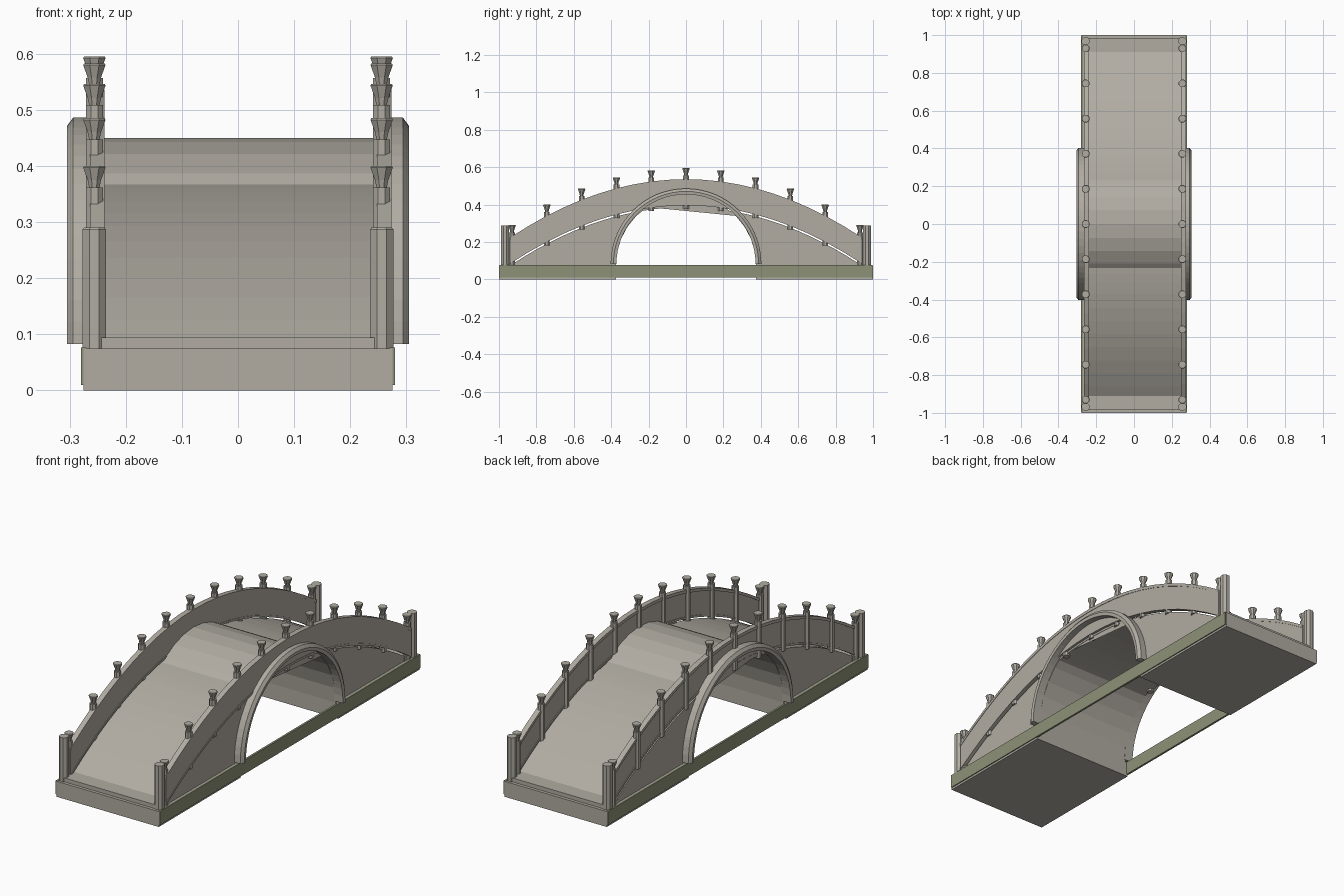
import bpy, bmesh, math

if "Cube" in bpy.data.objects:
    bpy.data.objects.remove(bpy.data.objects["Cube"])

def material(name, rgb):
    m = bpy.data.materials.new(name)
    m.diffuse_color = (*rgb, 1)
    m.use_nodes = True
    m.node_tree.nodes["Principled BSDF"].inputs["Base Color"].default_value = m.diffuse_color
    return m

STONE = material("weathered_stone", (0.44, 0.415, 0.365))
MOSS = material("moss_green", (0.27, 0.29, 0.19))

END = 0.93            # where the curved deck meets the flat ends
R, C = 0.375, 0.075   # vault radius and springing height

def drop(y):
    return 0.305 * (y / END) ** 2

def finish(name, bm, mat=STONE):
    bmesh.ops.recalc_face_normals(bm, faces=bm.faces)
    me = bpy.data.meshes.new(name)
    bm.to_mesh(me)
    bm.free()
    ob = bpy.data.objects.new(name, me)
    me.materials.append(mat)
    bpy.context.collection.objects.link(ob)
    return ob

def loft(name, rings, mat=STONE, capped=True):
    """Join equal-length closed cross-sections into a solid."""
    bm = bmesh.new()
    vs = [[bm.verts.new(p) for p in r] for r in rings]
    n = len(vs[0])
    for a, b in zip(vs, vs[1:]):
        for i in range(n):
            bm.faces.new((a[i], a[(i + 1) % n], b[(i + 1) % n], b[i]))
    if capped:
        bm.faces.new(vs[0])
        bm.faces.new(vs[-1])
    return finish(name, bm, mat)

def box(name, x0, x1, y0, y1, z0, z1, mat=STONE):
    return loft(name, [[(x0, y0, z), (x1, y0, z), (x1, y1, z), (x0, y1, z)]
                       for z in (z0, z1)], mat)

def arched_strip(name, x0, x1, low, high, n=20):
    """Strip following the curve of the bridge."""
    rings = []
    for i in range(n + 1):
        y = -END - 0.01 + 2 * (END + 0.01) * i / n
        d = drop(y)
        rings.append([(x0, y, low - d), (x1, y, low - d),
                      (x1, y, high - d), (x0, y, high - d)])
    return loft(name, rings)

def turned(name, x, y, profile, sides=8):
    rings = []
    for r, z in profile:
        rings.append([(x + r * math.cos(2 * math.pi * (k + .5) / sides),
                       y + r * math.sin(2 * math.pi * (k + .5) / sides), z)
                      for k in range(sides)])
    return loft(name, rings)

# Abutment slabs and flat deck ends
for s, tag in ((-1, "front"), (1, "back")):
    y0, y1 = sorted((s * R, s * 1.0))
    box(tag + "_abutment", -0.275, 0.275, y0, y1, 0, C)
    y0, y1 = sorted((s * 0.90, s * 0.985))
    box(tag + "_deck_end", -0.265, 0.265, y0, y1, C - 0.005, 0.094)

# Spandrel walls, deck and vault: deck and vault share stations along y
W = 0.262
deck = lambda y: max(C, 0.386 - drop(y))
bm = bmesh.new()
def quad(*pts):
    bm.faces.new([bm.verts.new(p) for p in pts])
vault = [(-R * math.cos(math.pi * i / 16), C + R * math.sin(math.pi * i / 16)) for i in range(17)]
outer = [-END + (END - R) * i / 8 for i in range(9)]
stations = ([(y, C) for y in outer[:-1]] + vault + [(-y, C) for y in reversed(outer[:-1])])
for (ya, za), (yb, zb) in zip(stations, stations[1:]):
    da, db = deck(ya), deck(yb)
    quad((-W, ya, da), (W, ya, da), (W, yb, db), (-W, yb, db))
    if abs(ya) <= R + 1e-4 and abs(yb) <= R + 1e-4:
        quad((-W, ya, za), (W, ya, za), (W, yb, zb), (-W, yb, zb))
    for x in (-W, W):
        pts = [(x, ya, za), (x, yb, zb), (x, yb, db)]
        if abs(da - za) > 1e-5:
            pts.append((x, ya, da))
        if abs(db - zb) < 1e-5:
            pts.pop(2)
        quad(*pts)
# Crown panels closing the top of the opening
for x in (-W + 0.002, W - 0.002):
    quad(*[(x, y, z) for y, z in vault[5:13]])
bmesh.ops.remove_doubles(bm, verts=bm.verts, dist=1e-5)
finish("spandrels_deck_and_vault", bm)

for s, tag in ((-1, "left"), (1, "right")):
    # Moss-coloured plinth band, spanning the opening
    a, b = sorted((s * 0.27, s * 0.28))
    box(tag + "_plinth_band", a, b, -0.998, 0.998, 0.01, 0.076, MOSS)

    # Chamfered arch ring standing proud of the wall
    section = [(0.255, 0.372), (0.303, 0.372), (0.305, 0.388), (0.294, 0.403), (0.255, 0.403)]
    rings = []
    for i in range(33):
        t = math.pi * i / 32
        rings.append([(s * x, r * math.cos(t), 0.083 + r * math.sin(t)) for x, r in section])
    loft(tag + "_arch_ring", rings)

    # Parapet panel with top and bottom rails, set slightly off the post line
    px = s * 0.256
    cx = px + 0.006
    arched_strip(tag + "_parapet_panel", cx - 0.010, cx + 0.010, 0.398, 0.525)
    arched_strip(tag + "_top_rail", cx - 0.014, cx + 0.012, 0.521, 0.536)
    arched_strip(tag + "_bottom_rail", cx - 0.013, cx + 0.012, 0.396, 0.406)

    # Posts with flared finials
    for i in range(-5, 6):
        y = i * END / 5
        d = drop(y)
        turned(tag + "_post", px, y, [(0.0165, max(0.07, 0.378 - d)), (0.0165, 0.557 - d)])
        turned(tag + "_finial", px, y, [(0.009, 0.553 - d), (0.013, 0.570 - d),
                                        (0.0215, 0.592 - d), (0.020, 0.595 - d)])

    # Heavy end posts
    for e in (-1, 1):
        turned(tag + "_end_post", px, e * 0.968, [(0.0225, 0.07), (0.0225, 0.288)])
